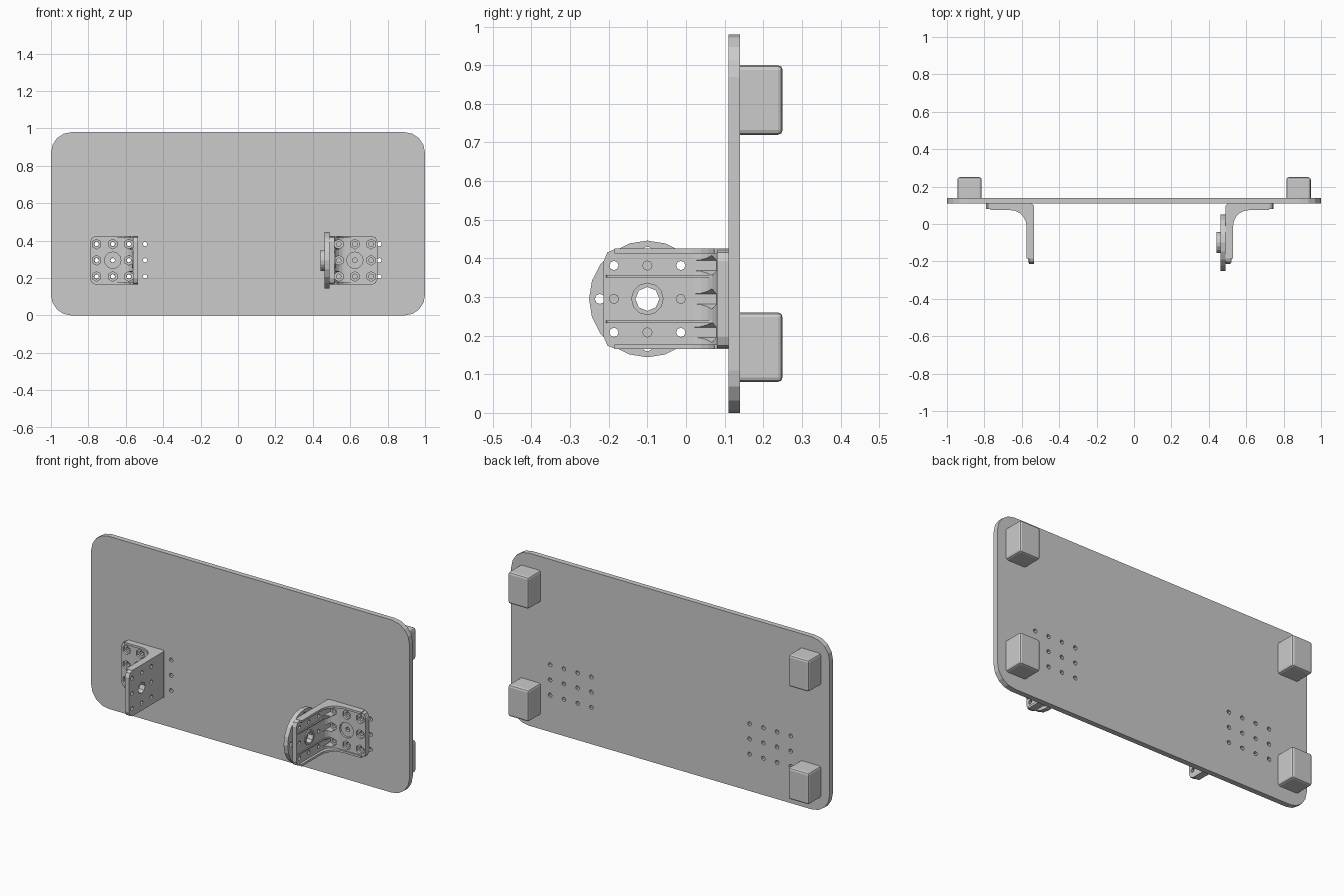
import bpy, bmesh, math
from mathutils import Matrix, Vector

if "Cube" in bpy.data.objects:
    bpy.data.objects.remove(bpy.data.objects["Cube"])

ZC, YC = 0.295, -0.10            # bracket centre height, wall hole centre
PITCH = 0.0865
STEPS = (-PITCH, 0, PITCH)


def finish(name, bm):
    bmesh.ops.recalc_face_normals(bm, faces=bm.faces)
    me = bpy.data.meshes.new(name)
    bm.to_mesh(me)
    bm.free()
    ob = bpy.data.objects.new(name, me)
    bpy.context.collection.objects.link(ob)
    return ob


def prism(bm, pts, vec):
    f = bm.faces.new([bm.verts.new(p) for p in pts])
    r = bmesh.ops.extrude_face_region(bm, geom=[f])
    bmesh.ops.translate(bm, vec=vec, verts=[v for v in r['geom'] if isinstance(v, bmesh.types.BMVert)])


def box(bm, lo, hi):
    pts = [(lo[0], lo[1], lo[2]), (hi[0], lo[1], lo[2]), (hi[0], hi[1], lo[2]), (lo[0], hi[1], lo[2])]
    prism(bm, pts, (0, 0, hi[2] - lo[2]))


def cyl(bm, axis, a, b, u, v, r, n=8, r2=None):
    """Cylinder along axis x or y from a to b; u, v are the other two coordinates."""
    mid = (a + b) / 2
    if axis == 'x':
        m = Matrix.Translation((mid, u, v)) @ Matrix.Rotation(math.pi / 2, 4, 'Y')
    else:
        m = Matrix.Translation((u, mid, v)) @ Matrix.Rotation(-math.pi / 2, 4, 'X')
    bmesh.ops.create_cone(bm, cap_ends=True, segments=n, radius1=r,
                          radius2=r if r2 is None else r2, depth=abs(b - a), matrix=m)


def cut(ob, bm):
    cutter = finish("cutter", bm)
    cutter.hide_render = True
    mod = ob.modifiers.new("cut", 'BOOLEAN')
    mod.operation, mod.solver, mod.object = 'DIFFERENCE', 'EXACT', cutter
    bpy.context.view_layer.objects.active = ob
    bpy.ops.object.modifier_apply(modifier=mod.name)
    bpy.data.objects.remove(cutter)


# Back board with rounded corners
R, W, H = 0.11, 1.0, 0.98
pts = []
for cx, cz, a0 in ((W - R, H - R, 0), (R - W, H - R, 90), (R - W, R, 180), (W - R, R, 270)):
    for i in range(5):
        a = math.radians(a0 + i * 22.5)
        pts.append((cx + R * math.cos(a), 0.11, cz + R * math.sin(a)))
bm = bmesh.new()
prism(bm, pts, (0, 0.03, 0))
board = finish("board", bm)

# Two mounting-hole grids
bm = bmesh.new()
for s in (-1, 1):
    for i in range(4):
        for dz in STEPS:
            cyl(bm, 'y', 0.05, 0.2, s * (0.497 + i * 0.0863), ZC + dz, 0.012)
cut(board, bm)

# Rubber feet on the rear corners
for s in (-1, 1):
    for z in (0.08, 0.72):
        bm = bmesh.new()
        box(bm, (min(s * 0.815, s * 0.945), 0.138, z), (max(s * 0.815, s * 0.945), 0.25, z + 0.18))
        edges = [e for e in bm.edges if any(v.co.y > 0.2 for v in e.verts)]
        bmesh.ops.bevel(bm, geom=edges, offset=0.012, segments=2, profile=0.5, affect='EDGES')
        finish("foot", bm)


def l_profile(wall, base, reach, tip, fillet):
    """L outline in (distance from wall face, y) with a concave inner fillet."""
    p = [(0, tip), (0, 0.098), (0.012, 0.11), (reach, 0.11), (reach, 0.11 - base)]
    cx, cy = wall + fillet, 0.11 - base - fillet
    for i in range(6):
        a = math.radians(90 + 18 * i)
        p.append((cx + fillet * math.cos(a), cy + fillet * math.sin(a)))
    return p + [(wall, tip)]


def bracket(side, x0):
    X = lambda d: side * (x0 + d)
    z0, z1 = 0.165, 0.425

    def slab(bm, prof, za, zb):
        prism(bm, [(X(d), y, za) for d, y in prof], (0, 0, zb - za))

    # Main angled plate with clipped free corners
    bm = bmesh.new()
    slab(bm, l_profile(0.026, 0.03, 0.256, -0.213, 0.06), z0, z1)
    ends = []
    for e in bm.edges:
        a, b = (v.co for v in e.verts)
        if abs(a.z - b.z) < 1e-4 and (max(a.y, b.y) < -0.2 or min(abs(a.x), abs(b.x)) > x0 + 0.25):
            ends.append(e)
    bmesh.ops.bevel(bm, geom=ends, offset=0.032, segments=2, profile=0.5, affect='EDGES')
    plate = finish("bracket_plate", bm)

    # Recesses: bolt seats in the base, round seats in the middle
    bm = bmesh.new()
    for i, dx in enumerate(STEPS):
        for dz in STEPS:
            mid = i == 1 and dz == 0
            cyl(bm, 'y', -0.04, 0.092, X(0.135 + dx), ZC + dz,
                0.044 if mid else 0.026, 12 if mid else 6)
    cut(plate, bm)
    # Through holes in the base
    bm = bmesh.new()
    for dx in STEPS:
        for dz in STEPS:
            cyl(bm, 'y', 0.05, 0.15, X(0.135 + dx), ZC + dz, 0.013)
    cut(plate, bm)
    # Through holes in the wall
    bm = bmesh.new()
    for dy in STEPS:
        for dz in STEPS:
            big = dy == 0 and dz == 0
            cyl(bm, 'x', X(-0.02), X(0.06), YC + dy, ZC + dz, 0.031 if big else 0.012)
    cut(plate, bm)

    # Stiffening rims along the upper and lower edges
    rim = l_profile(0.04, 0.036, 0.232, -0.185, 0.085)
    bm = bmesh.new()
    for za in (z0, z1 - 0.012):
        slab(bm, rim, za, za + 0.012)
    finish("bracket_rims", bm)

    # Thin ribs on the inside of the wall
    bm = bmesh.new()
    for z in (0.236, 0.354):
        prism(bm, [(X(0.02), -0.208, z - 0.003), (X(0.032), -0.205, z - 0.003),
                   (X(0.034), 0.02, z - 0.003), (X(0.05), 0.07, z - 0.003),
                   (X(0.02), 0.07, z - 0.003)], (0, 0, 0.006))
    finish("bracket_ribs", bm)

    # Raised ring round the wall hole
    bm = bmesh.new()
    cyl(bm, 'x', X(0.015), X(0.032), YC, ZC, 0.042, 12)
    ring = finish("bracket_ring", bm)
    bm = bmesh.new()
    cyl(bm, 'x', X(-0.02), X(0.06), YC, ZC, 0.031)
    cut(ring, bm)


bracket(-1, 0.535)
bracket(1, 0.49)

# Round disc on the right bracket
bm = bmesh.new()
cyl(bm, 'x', 0.462, 0.488, YC, ZC, 0.151, 20)
disc = finish("disc", bm)
bm = bmesh.new()
cyl(bm, 'x', 0.4, 0.55, YC, ZC, 0.031)
for i in range(8):
    a = i * math.pi / 4
    cyl(bm, 'x', 0.4, 0.55, YC + 0.123 * math.cos(a), ZC + 0.123 * math.sin(a), 0.013)
cut(disc, bm)

# Hub on the disc
bm = bmesh.new()
cyl(bm, 'x', 0.442, 0.464, YC, ZC, 0.056, 16)
hub = finish("hub", bm)
bm = bmesh.new()
cyl(bm, 'x', 0.4, 0.55, YC, ZC, 0.031)
cut(hub, bm)
